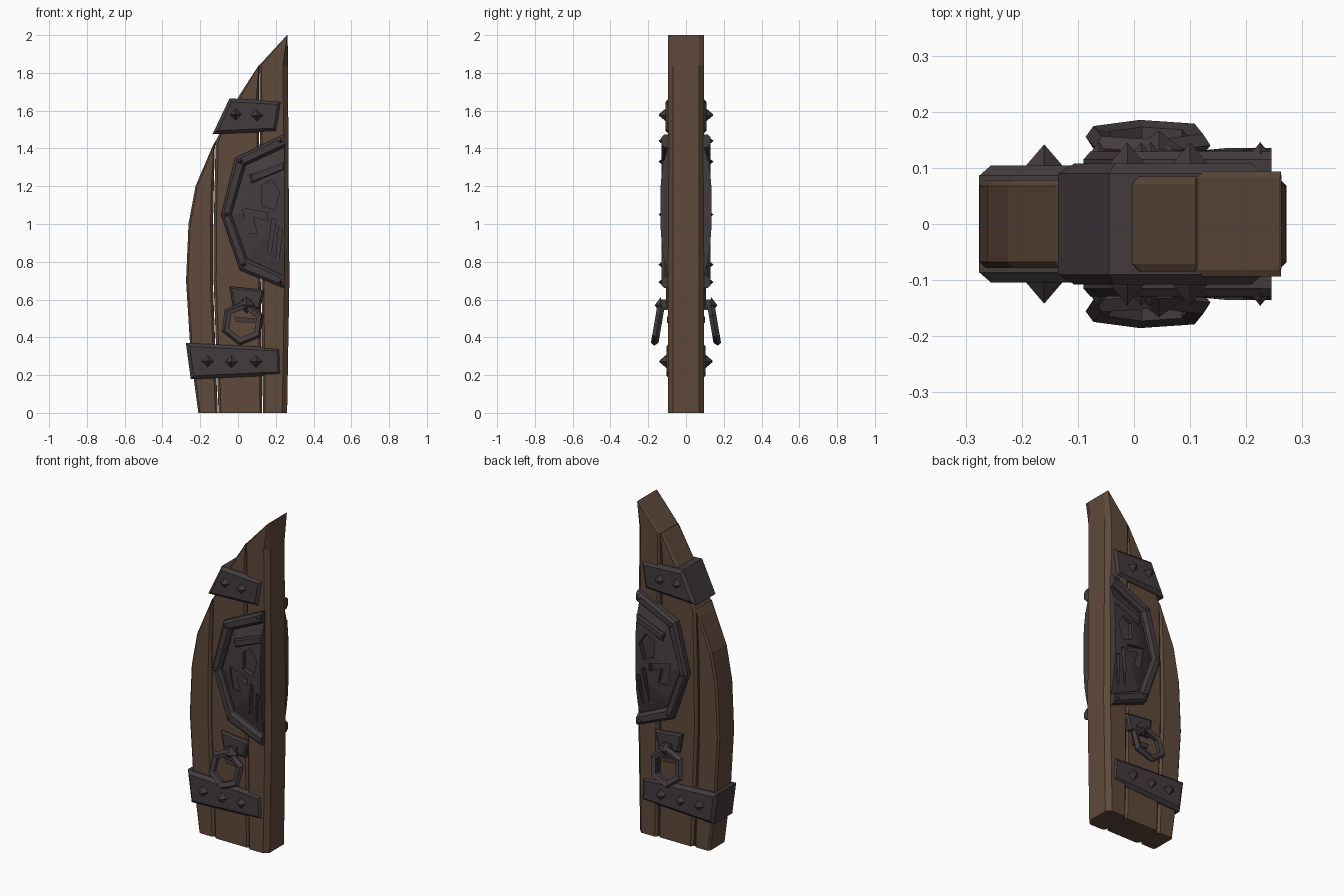
import bpy, bmesh, math

if "Cube" in bpy.data.objects:
    bpy.data.objects.remove(bpy.data.objects["Cube"])


def material(name, rgb):
    m = bpy.data.materials.new(name)
    m.diffuse_color = (*rgb, 1)
    m.use_nodes = True
    m.node_tree.nodes["Principled BSDF"].inputs["Base Color"].default_value = m.diffuse_color
    return m


WOOD = material("brown wood", (0.115, 0.067, 0.043))
IRON = material("dark iron", (0.057, 0.044, 0.047))


def finish(name, bm, mat, mirror=False):
    bmesh.ops.recalc_face_normals(bm, faces=bm.faces)
    me = bpy.data.meshes.new(name)
    bm.to_mesh(me)
    bm.free()
    me.materials.append(mat)
    ob = bpy.data.objects.new(name, me)
    bpy.context.collection.objects.link(ob)
    if mirror:
        add_mirror(ob)
    return ob


def add_mirror(ob):
    mod = ob.modifiers.new("front and back", 'MIRROR')
    mod.use_axis = (False, True, False)


def loft(name, rings, mat, mirror=False, loop=False):
    """Skin closed cross-sections; cap the ends unless the path is a loop."""
    bm = bmesh.new()
    rows = [[bm.verts.new(p) for p in r] for r in rings]
    n = len(rows[0])
    pairs = list(zip(rows, rows[1:])) + ([(rows[-1], rows[0])] if loop else [])
    for a, b in pairs:
        for i in range(n):
            j = (i + 1) % n
            bm.faces.new((a[i], a[j], b[j], b[i]))
    if not loop:
        bm.faces.new(rows[0])
        bm.faces.new(rows[-1])
    return finish(name, bm, mat, mirror)


def prism(name, pts, y0, y1, mat, chamfer=0.0, mirror=False):
    """Extrude an xz outline along y; chamfer the rims."""
    bm = bmesh.new()
    a = [bm.verts.new((x, y0, z)) for x, z in pts]
    b = [bm.verts.new((x, y1, z)) for x, z in pts]
    bm.faces.new(a)
    bm.faces.new(b)
    for i in range(len(pts)):
        j = (i + 1) % len(pts)
        bm.faces.new((a[i], a[j], b[j], b[i]))
    bmesh.ops.recalc_face_normals(bm, faces=bm.faces)
    if chamfer:
        rim = [e for e in bm.edges if abs(e.verts[0].co.y - e.verts[1].co.y) < 1e-5]
        bmesh.ops.bevel(bm, geom=rim, offset=chamfer, segments=1, affect='EDGES', profile=0.5)
    return finish(name, bm, mat, mirror)


def studs(name, places, radius, base, tip):
    """Four-sided pyramids pointing forward."""
    bm = bmesh.new()
    for x, z in places:
        ring = [bm.verts.new((x + radius * math.cos(k * math.pi / 2), -base,
                              z + radius * math.sin(k * math.pi / 2))) for k in range(4)]
        apex = bm.verts.new((x, -tip, z))
        bm.faces.new(ring)
        for i in range(4):
            bm.faces.new((ring[i], ring[(i + 1) % 4], apex))
    return finish(name, bm, IRON, True)


def curve(table):
    def f(z):
        for (z0, x0), (z1, x1) in zip(table, table[1:]):
            if z <= z1:
                return x0 + (x1 - x0) * (z - z0) / (z1 - z0)
        return table[-1][1]
    return f


# Planks: arched left outline, two seams, straight right edge
outline = curve([(0, -.21), (.3, -.25), (.7, -.275), (1, -.262), (1.2, -.225),
                 (1.4, -.14), (1.67, 0), (1.83, .10), (2, .26)])
seam_a = curve([(0, -.105), (.8, -.135), (1.45, -.12)])
seam_b = curve([(0, .13), (1.84, .11)])
right = curve([(0, .26), (.7, .272), (1, .27), (2, .263)])


def plank(name, left_x, right_x, top, h, cl, cr):
    stations = [z for z in (0, .3, .7, 1, 1.2, 1.4, 1.44, 1.67, 1.84) if z < top] + [top]
    rings = []
    for z in stations:
        xl, xr = max(left_x(z), outline(z)), right_x(z)
        xr = max(xr, xl + 0.002)
        a, b = min(cl, (xr - xl) * .4), min(cr, (xr - xl) * .4)
        half = [(xl, -h + cl), (xl + a, -h), (xr - b, -h), (xr, -h + cr)]
        rings.append([(x, y, z) for x, y in half] + [(x, -y, z) for x, y in reversed(half)])
    loft(name, rings, WOOD)


plank("left_plank", outline, lambda z: seam_a(z) - .002, 1.44, .078, .01, .013)
plank("middle_plank", lambda z: seam_a(z) + .002, lambda z: seam_b(z) - .002, 1.84, .085, .014, .012)
plank("right_plank", lambda z: seam_b(z) + .002, right, 2.0, .094, .012, .026)

# Iron straps wrapping the outer edge, with pyramid studs
prism("upper_strap", [(-.045, 1.665), (.23, 1.65), (.205, 1.49), (-.135, 1.475)],
      -.108, .108, IRON, .018)
prism("lower_strap", [(-.276, .37), (.225, .345), (.23, .2), (-.25, .178)],
      -.104, .104, IRON, .018)
studs("upper_strap_studs", [(-.012, 1.58), (.10, 1.575)], .034, .104, .145)
studs("lower_strap_studs", [(-.16, .275), (-.035, .27), (.095, .272)], .036, .1, .142)

# Angular frame around the half mask
outer = [(.245, 1.475), (-.015, 1.35), (-.09, 1.05), (.01, .755), (.245, .66)]
inner = [(.245, 1.405), (.04, 1.31), (-.035, 1.05), (.05, .815), (.245, .725)]
rings = []
for (ox, oz), (ix, iz) in zip(outer, inner):
    mix = lambda t, y: (ox + (ix - ox) * t, -y, oz + (iz - oz) * t)
    rings.append([mix(0, .08), mix(0, .115), mix(.22, .129), mix(.75, .129), mix(1, .112), mix(1, .08)])
loft("mask_frame", rings, IRON, True)
studs("frame_rivets", [(o[0] * .5 + i[0] * .5 - (.02 if o[0] > .2 else 0), o[1] * .5 + i[1] * .5)
                       for o, i in zip(outer, inner)], .017, .125, .146)

# Half mask: domed relief, closed flat at the right edge
cx, cz = .245, 1.1
rings = [[(cx + (x - cx) * t, -y, cz + (z - cz) * t) for x, z in inner]
         for t, y in ((1, .08), (1, .097), (.82, .113), (.6, .127), (.3, .135))]
mask = loft("half_mask", rings, IRON)

# Carved eye, nose line and jaw slits
carvings = {
    "eye_cutter": [(.125, 1.205), (.18, 1.235), (.22, 1.17), (.195, 1.075), (.125, 1.1)],
    "nose_cutter": [(.025, 1.085), (.155, 1.06), (.155, 1.015), (.08, 1.04), (.1, .95), (.045, .95)],
    "jaw_slit_cutter": [(.18, 1.03), (.203, 1.02), (.165, .8), (.15, .8)],
    "fang_slit_cutter": [(.215, .98), (.235, .97), (.215, .8), (.2, .8)],
}
for name, pts in carvings.items():
    cutter = prism(name, pts, -.25, -.106, IRON)
    cutter.hide_render = True
    cutter.hide_viewport = True
    cutter.display_type = 'WIRE'
    mod = mask.modifiers.new(name, 'BOOLEAN')
    mod.operation = 'DIFFERENCE'
    mod.solver = 'EXACT'
    mod.object = cutter
add_mirror(mask)
prism("brow_ridge", [(.06, 1.26), (.245, 1.335), (.245, 1.285), (.07, 1.215)],
      -.131, -.09, IRON, .008, True)

# Ring handle: plate, staple and hanging six-sided ring
prism("handle_plate", [(-.045, .67), (.14, .65), (.115, .55), (-.025, .555)],
      -.106, -.07, IRON, .01, True)
prism("handle_staple", [(.02, .6), (.07, .6), (.07, .545), (.02, .545)],
      -.14, -.09, IRON, .008, True)
studs("handle_stud", [(.045, .57)], .045, .132, .166)
prism("handle_stop", [(-.02, .51), (.09, .5), (.085, .475), (-.01, .482)],
      -.1, -.07, IRON, 0, True)

rings = []
for k in range(6):
    a = math.radians(22 + 60 * k)
    ca, sa = math.cos(a), math.sin(a)
    section = []
    for dr, dy in ((.023, 0), (.008, -.02), (-.02, -.012), (-.02, .012), (.008, .02)):
        z = .475 + (.097 + dr) * sa
        section.append((.025 + (.097 + dr) * ca, -(.13 + (.58 - z) * .17) + dy, z))
    rings.append(section)
loft("ring_handle", rings, IRON, True, loop=True)
